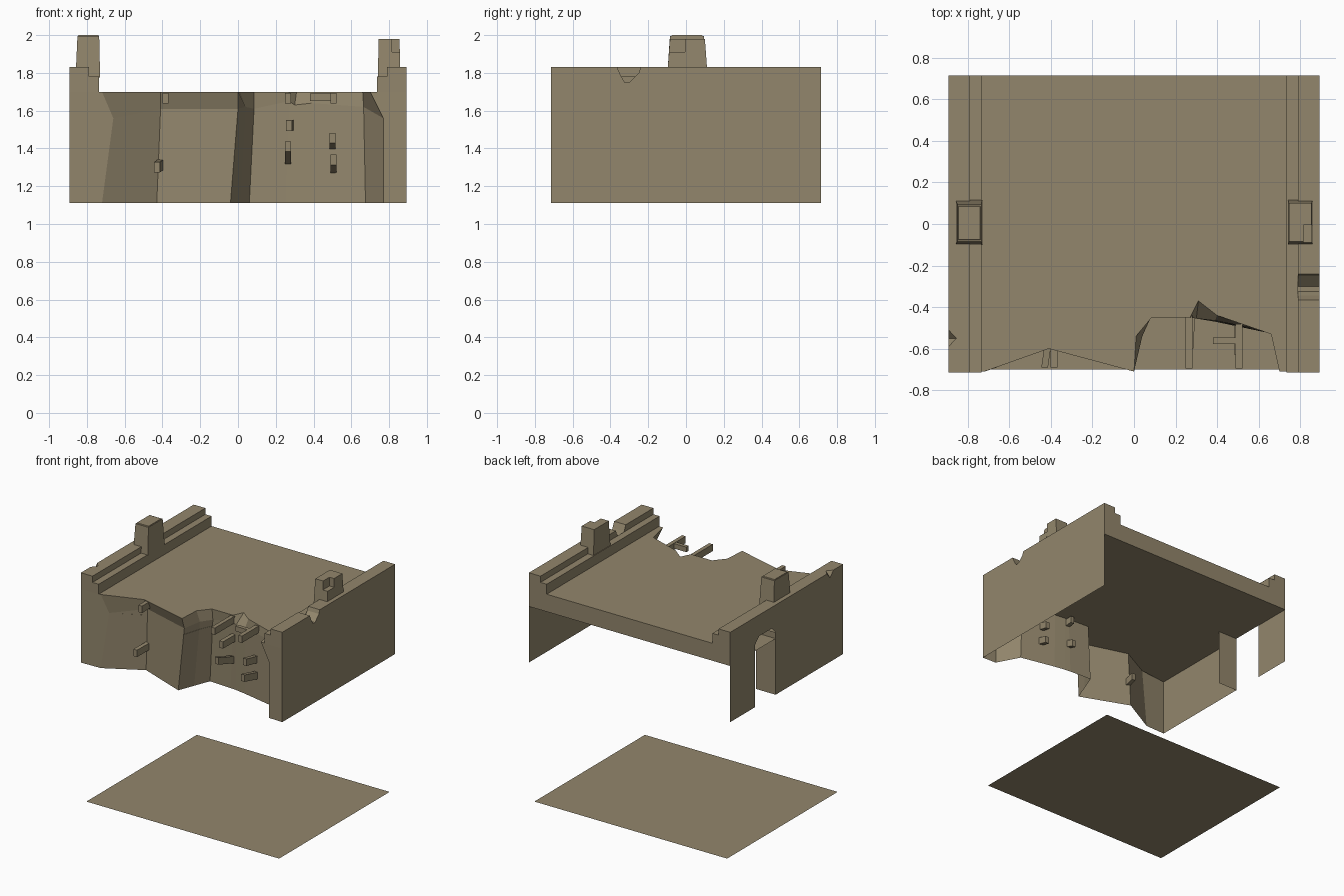
import bpy, bmesh, math
from mathutils import Vector

if "Cube" in bpy.data.objects:
    bpy.data.objects.remove(bpy.data.objects["Cube"])

stone = bpy.data.materials.new("sandy stone")
stone.diffuse_color = (0.29, 0.24, 0.15, 1)
stone.use_nodes = True
stone.node_tree.nodes["Principled BSDF"].inputs["Base Color"].default_value = stone.diffuse_color


def make(name, verts, faces):
    """Flat-shaded mesh object in the single stone colour."""
    bm = bmesh.new()
    vs = [bm.verts.new(v) for v in verts]
    for f in faces:
        bm.faces.new([vs[i] for i in f])
    bmesh.ops.recalc_face_normals(bm, faces=bm.faces)
    me = bpy.data.meshes.new(name)
    bm.to_mesh(me)
    bm.free()
    me.materials.append(stone)
    ob = bpy.data.objects.new(name, me)
    bpy.context.collection.objects.link(ob)
    return ob


def prism(name, low, high):
    """Solid between two matching outlines."""
    n = len(low)
    sides = [(i, (i + 1) % n, n + (i + 1) % n, n + i) for i in range(n)]
    return make(name, low + high, sides + [tuple(range(n))[::-1], tuple(range(n, 2 * n))])


def rect(x0, x1, y0, y1, z):
    return [(x0, y0, z), (x1, y0, z), (x1, y1, z), (x0, y1, z)]


def extrude_x(name, profile, x0, x1):
    return prism(name, [(x0, y, z) for y, z in profile], [(x1, y, z) for y, z in profile])


def stick(name, start, end, w=0.032, h=0.055):
    """Square timber from a front tip to its inner end."""
    def ring(p):
        return [(p[0] + a * w / 2, p[1], p[2] + b * h / 2)
                for a, b in ((-1, -1), (1, -1), (1, 1), (-1, 1))]
    return prism(name, ring(start), ring(end))


W, D = 0.893, 0.715      # half width, half depth
Z0, ZF, ZS, ZP = 1.11, 1.70, 1.56, 1.83   # wall foot, floor, slab underside, parapet

# Ground sheet
make("ground_sheet", rect(-0.855, 0.855, -0.70, 0.70, 0), [(0, 1, 2, 3)])

# Broken front wall: floor edge, set-back break line, foot
top = [(-.72, -.71), (-.41, -.60), (0, -.71), (.01, -.54), (.085, -.45), (.27, -.45),
       (.31, -.37), (.40, -.44), (.66, -.53), (.70, -.71)]
mid = [(-.66, -.69, 1.56), (-.41, -.56, 1.61), (0, -.68, 1.61), (.04, -.54, 1.62),
       (.085, -.44, 1.61), (.27, -.45, 1.65), (.30, -.455, 1.63), (.39, -.465, 1.64),
       (.665, -.52, 1.62), (.77, -.71, 1.56)]
foot = [(-.72, -.71), (-.43, -.55), (-.04, -.70), (.01, -.57), (.06, -.44), (.25, -.45),
        (.30, -.455), (.39, -.47), (.675, -.53), (.77, -.71)]
n = len(top)
verts = [(x, y, ZF) for x, y in top] + mid + [(x, y, Z0) for x, y in foot]
faces = [(r * n + i, r * n + i + 1, (r + 1) * n + i + 1, (r + 1) * n + i)
         for r in (0, 1) for i in range(n - 1)]
make("broken_front_wall", verts, faces)

# Floor slab: top, underside and back edge
floor = [(-W, -D)] + top + [(W, -D), (W, D), (-W, D)]
under = [(-W, -D)] + [(x, y) for x, y, z in mid] + [(W, -D), (W, D), (-W, D)]
m = len(floor)
make("floor_slab", [(x, y, ZF) for x, y in floor] + [(x, y, ZS) for x, y in under],
     [tuple(range(m)), tuple(range(m, 2 * m))[::-1], (m - 2, m - 1, 2 * m - 1, 2 * m - 2)])

# Front corner strips beside the broken wall
make("front_strip_left", [(-W, -D, Z0), (-.72, -.71, Z0), (-.66, -.69, 1.56), (-.72, -.71, ZF), (-W, -D, ZF)],
     [(0, 1, 2, 3, 4)])
make("front_strip_right", [(.77, -.71, Z0), (W, -D, Z0), (W, -D, ZF), (.70, -.71, ZF), (.77, -.71, 1.56)],
     [(0, 1, 2, 3, 4)])

# Side walls: thin sheets, the left one with a doorway
wall = [(-D, Z0), (D, Z0), (D, ZF), (-D, ZF)]
door = [(.14, Z0), (.14, 1.61), (.19, 1.66), (.35, 1.66), (.40, 1.61), (.40, Z0)]
left = wall[:1] + door + wall[1:]
make("right_wall", [(W, y, z) for y, z in wall], [range(len(wall))])
make("left_wall", [(-W, y, z) for y, z in left], [range(len(left))])
make("door_jamb", [(-W, .14, Z0), (-.72, .14, Z0), (-.72, .14, 1.61), (-W, .14, 1.61)], [(0, 1, 2, 3)])

# Parapets with a lower inner ledge; chips broken from their tops
chip = [(-.24, ZP), (-.25, 1.80), (-.30, 1.75), (-.325, 1.75), (-.345, 1.785), (-.365, ZP)]
extrude_x("parapet_right", [(-D, ZF), (D, ZF), (D, ZP)] + chip + [(-D, ZP)], .79, W)
par = extrude_x("parapet_left", [(-D, ZF), (D, ZF), (D, ZP), (-D, ZP)], -W, -.79)
cut = make("chip_cutter", [(-.95, -.68, 1.86), (-.95, -.42, 1.86), (-.83, -.55, 1.86), (-.93, -.55, 1.74)],
           [(0, 1, 2), (0, 1, 3), (1, 2, 3), (2, 0, 3)])
cut.hide_render = True
cut.hide_set(True)
mod = par.modifiers.new("chip", 'BOOLEAN')
mod.operation, mod.object = 'DIFFERENCE', cut
for name, s in (("ledge_left", -1), ("ledge_right", 1)):
    xs = sorted((s * .79, s * .735))
    extrude_x(name, [(-D, ZF), (D, ZF), (D, 1.78), (-D, 1.78)], *xs)

# Stub posts on the parapets
prism("post_left", rect(-.86, -.73, -.10, .115, 1.775), rect(-.85, -.735, -.085, .095, 1.995))
prism("post_left_cap", rect(-.85, -.735, -.085, .095, 1.98), rect(-.845, -.74, -.075, .085, 2.0))
prism("post_right", rect(.74, .815, -.10, .115, 1.775), rect(.745, .815, -.085, .10, 1.98))
prism("post_right_back", rect(.815, .86, -.005, .115, 1.775), rect(.815, .855, -.005, .10, 1.98))
prism("post_right_broken_corner", rect(.815, .86, -.10, -.005, 1.775), rect(.815, .857, -.09, -.005, 1.91))

# Timbers poking through the front wall
timbers = [((.265, -.695, 1.665), (.265, -.44, 1.665)),
           ((.505, -.695, 1.665), (.505, -.48, 1.665)),
           ((-.385, -.69, 1.665), (-.385, -.57, 1.665)),
           ((-.43, -.69, 1.30), (-.40, -.48, 1.32)),
           ((.27, -.60, 1.52), (.28, -.39, 1.525)),
           ((.265, -.65, 1.41), (.265, -.39, 1.325)),
           ((.50, -.63, 1.455), (.50, -.42, 1.41)),
           ((.505, -.66, 1.34), (.505, -.42, 1.28))]
for i, (a, b) in enumerate(timbers):
    stick(f"timber_{i + 1}", a, b)
prism("cross_timber", rect(.38, .50, -.577, -.547, 1.65), rect(.38, .50, -.577, -.547, 1.69))
